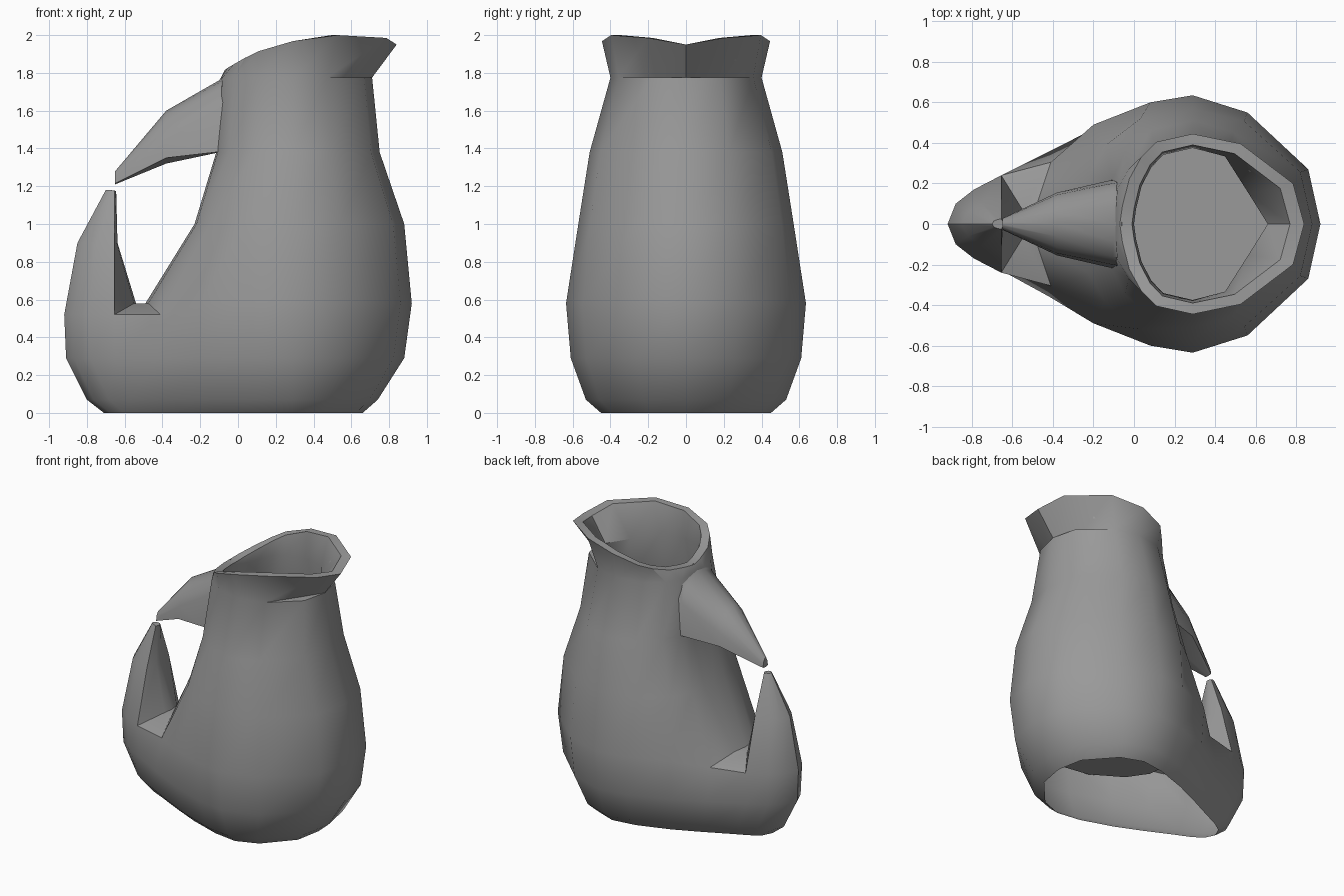
import bpy, bmesh

if "Cube" in bpy.data.objects:
    bpy.data.objects.remove(bpy.data.objects["Cube"])

grey = bpy.data.materials.new("dark_grey")
grey.diffuse_color = (.32, .32, .32, 1)
grey.use_nodes = True
grey.node_tree.nodes["Principled BSDF"].inputs["Base Color"].default_value = grey.diffuse_color


def full(half):
    """Mirror a half outline (first and last points on y = 0) to a closed ring."""
    return half + [(x, -y, z) for x, y, z in half[-2:0:-1]]


def loft(bm, rings, cap_start=False, cap_end=False):
    vs = [[bm.verts.new(p) for p in r] for r in rings]
    n = len(vs[0])
    for a, b in zip(vs, vs[1:]):
        for i in range(n):
            j = (i + 1) % n
            bm.faces.new((a[i], a[j], b[j], b[i]))
    if cap_start:
        bm.faces.new(vs[0][::-1])
    if cap_end:
        bm.faces.new(vs[-1])


def finish(bm, name, angle=0.62):
    bmesh.ops.remove_doubles(bm, verts=bm.verts, dist=0.0005)
    bmesh.ops.recalc_face_normals(bm, faces=bm.faces)
    me = bpy.data.meshes.new(name)
    bm.to_mesh(me)
    bm.free()
    me.materials.append(grey)
    ob = bpy.data.objects.new(name, me)
    bpy.context.collection.objects.link(ob)
    bpy.ops.object.select_all(action='DESELECT')
    ob.select_set(True)
    bpy.context.view_layer.objects.active = ob
    bpy.ops.object.shade_smooth_by_angle(angle=angle)
    return ob


CX = 0.29  # axis of the round vessel
TEAR = [(.92, 0), (.86, .27), (.56, .55), (.29, .635), (.08, .6), (-.2, .49),
        (-.43, .37), (-.66, .24), (-.79, .17), (-.88, .1), (-.92, 0)]
RIGHT = [(1, 0), (.9, .45), (.43, .89), (0, 1)]
SPOUT = [(1, 0), (.74, .41), (.43, .89), (0, 1)]  # straight-sided V under the lip
LEFT = [(-.5, .91), (-.7, .75), (-.87, .5), (-.965, .2), (-1, 0)]
FLAT = [(-.5, .91), (-.83, .68), (-.98, .43), (-1, .2), (-1, 0)]


def tear(xmin, xmax, w, z):
    return [(CX + (x - CX) * ((xmax - CX) / .63 if x > CX else (CX - xmin) / 1.21),
             y * w / .635, z) for x, y in TEAR]


def oval(xmin, xmax, w, z, right=RIGHT, left=FLAT):
    zs = z if isinstance(z, list) else [z] * 9
    return full([(CX + x * ((xmax - CX) if x > 0 else (CX - xmin)), y * w, h)
                 for (x, y), h in zip(right + left, zs)])


# Shared seam where the lower body splits into vessel and rising horn
seam = tear(-.92, .92, .635, .58)
seam[6] = (-.41, .305, .52)
seam[7:] = [(-.655, .24, .52), (-.79, .17, .52), (-.88, .1, .52), (-.92, 0, .52)]
m1, m0 = (-.475, .11, .58), (-.49, 0, .58)
h1, h0 = (-.55, .07, .58), (-.54, 0, .58)

bm = bmesh.new()
# Lower teardrop shell, open underneath
loft(bm, [full(tear(-.71, .66, .45, 0)), full(tear(-.80, .74, .53, .07)),
          full(tear(-.91, .88, .61, .29)), full(seam)])

# Vessel, spouted rim, inner wall and floor
rim = [1.95, 1.985, 2.0, 1.968, 1.915, 1.88, 1.845, 1.825, 1.815]
loft(bm, [full(seam[:7] + [m1, m0]),
          oval(-.23, .88, .57, 1.0), oval(-.115, .75, .51, 1.38),
          oval(-.09, .71, .40, 1.775),
          oval(-.09, .71, .40, 1.775, SPOUT),
          oval(-.07, .84, .445, rim, left=LEFT),
          oval(-.01, .77, .39, rim, left=LEFT),
          oval(0, .66, .375, 1.775, SPOUT, LEFT),
          oval(-.05, .69, .46, 1.38), oval(-.17, .82, .52, 1.0),
          oval(-.36, .86, .57, .45)], cap_end=True)

# Saddle between vessel and horn
for s in (1, -1):
    bm.faces.new([bm.verts.new((x, y * s, z)) for x, y, z in (seam[6], seam[7], h1, m1)])
saddle = [m1, h1, h0, (h1[0], -h1[1], h1[2]), (m1[0], -m1[1], m1[2]), m0]
bm.faces.new([bm.verts.new(p) for p in saddle])

# Rising lower horn of the handle
loft(bm, [full([h0, h1] + seam[7:]),
          full([(-.638, 0, .9), (-.642, .035, .9), (-.655, .13, .9), (-.75, .105, .9),
                (-.82, .06, .9), (-.85, 0, .9)]),
          full([(-.645, 0, 1.175), (-.646, .012, 1.175), (-.655, .025, 1.175),
                (-.675, .022, 1.18), (-.692, .014, 1.18), (-.70, 0, 1.18)])],
     cap_end=True)
finish(bm, "jug_body")


# Drooping upper horn of the handle, boxier where it meets the vessel
def beak(x, w, top, corner, low, box, lean=0):
    h = top - corner
    pts = [(0, top), (.4, corner + (.9 + .07 * box) * h),
           (.75, corner + (.62 + .27 * box) * h),
           (.93, corner + (.3 + .35 * box) * h), (1, corner), (0, low)]
    return full([(x + lean * (z - corner), y * w, z) for y, z in pts])


bm = bmesh.new()
loft(bm, [beak(-.06, .225, 1.818, 1.385, 1.38, 1),
          beak(-.12, .215, 1.76, 1.38, 1.375, .9, .05),
          beak(-.38, .155, 1.6, 1.35, 1.32, .2), beak(-.65, .028, 1.28, 1.215, 1.21, 0)],
     cap_start=True, cap_end=True)
finish(bm, "handle_upper_horn")
